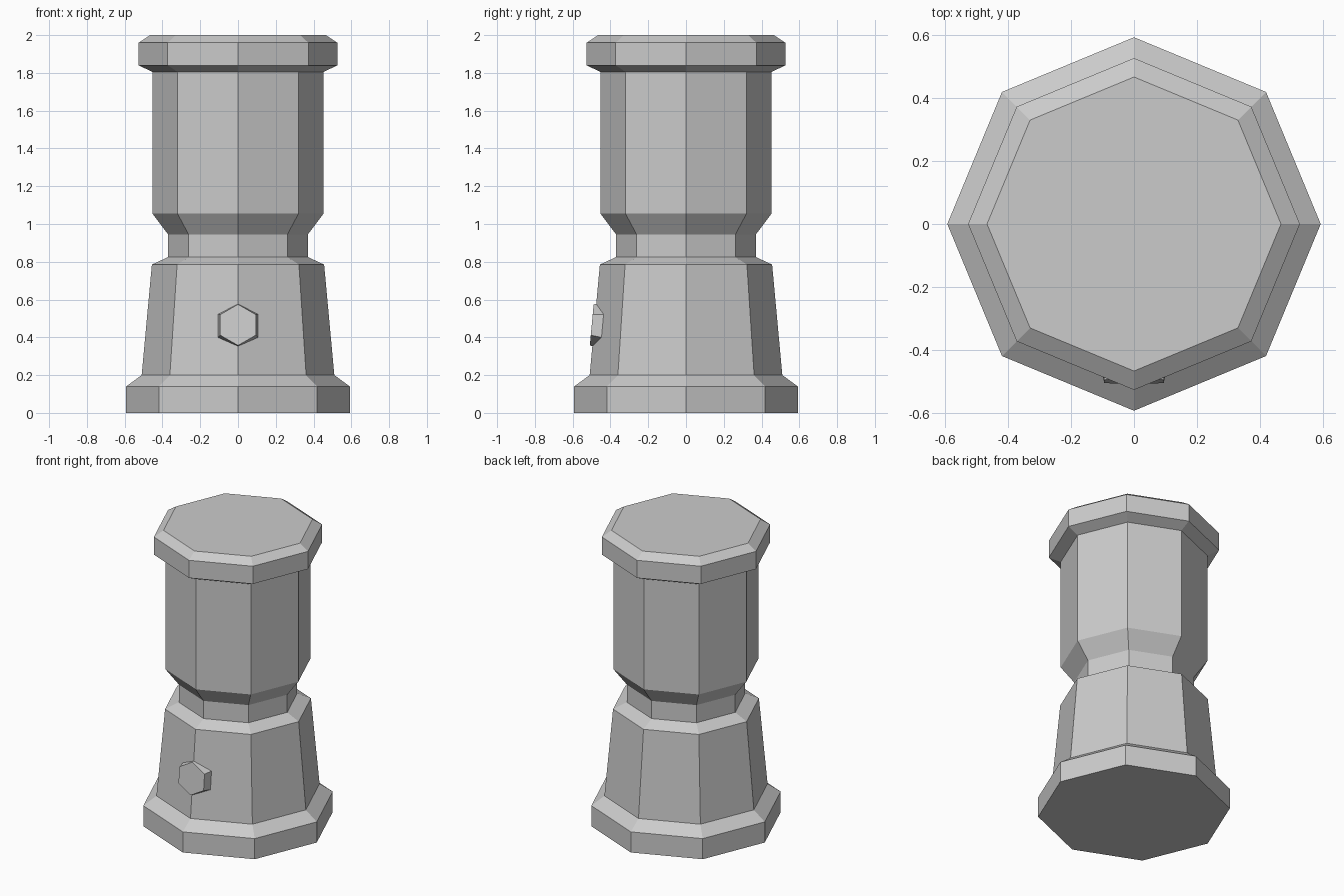
import bpy, bmesh, math
from mathutils import Matrix, Vector

if "Cube" in bpy.data.objects:
    bpy.data.objects.remove(bpy.data.objects["Cube"])


def lathe(name, profile, sides, start=0.0, cap_low=False, cap_high=False, matrix=None):
    """Stack regular polygons given as (radius, height) and skin them."""
    bm = bmesh.new()
    rings = []
    for r, z in profile:
        angles = [start + 2 * math.pi * i / sides for i in range(sides)]
        rings.append([bm.verts.new((r * math.cos(a), r * math.sin(a), z)) for a in angles])
    for low, high in zip(rings, rings[1:]):
        for i in range(sides):
            j = (i + 1) % sides
            bm.faces.new((low[i], low[j], high[j], high[i]))
    if cap_low:
        bm.faces.new(rings[0][::-1])
    if cap_high:
        bm.faces.new(rings[-1])
    if matrix:
        bm.transform(matrix)
    mesh = bpy.data.meshes.new(name)
    bm.to_mesh(mesh)
    bm.free()
    obj = bpy.data.objects.new(name, mesh)
    bpy.context.collection.objects.link(obj)
    return obj


# Octagonal motor base with a stepped foot and a narrow neck
lathe("base", [(0.592, 0), (0.592, 0.14), (0.51, 0.20), (0.456, 0.785),
               (0.37, 0.825), (0.37, 0.945)], 8, cap_low=True)

# Jar flaring out from the neck
lathe("jar", [(0.37, 0.945), (0.453, 1.055), (0.453, 1.805)], 8)

# Overhanging lid with chamfered rims
lathe("lid", [(0.453, 1.805), (0.526, 1.84), (0.526, 1.96), (0.466, 2.0)], 8, cap_high=True)

# Hexagonal knob, tilted to follow the sloping front of the base
tilt = math.atan2(0.51 - 0.456, 0.585)
place = Matrix.Translation(Vector((0, -0.499, 0.466))) @ Matrix.Rotation(math.pi / 2 - tilt, 4, 'X')
lathe("knob", [(0.126, -0.07), (0.109, 0)], 6, start=math.pi / 2, cap_high=True, matrix=place)
